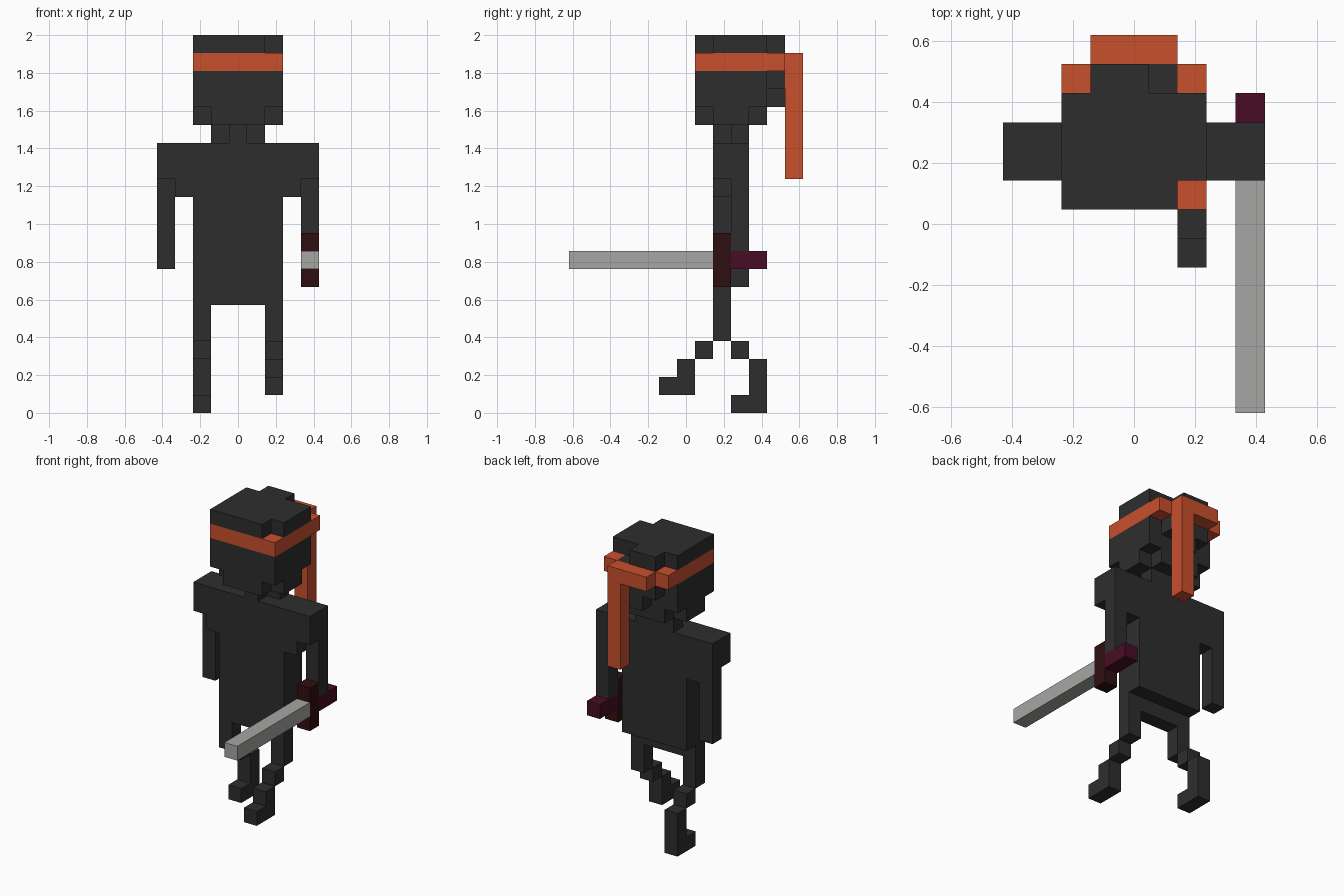
import bpy, bmesh, math
from mathutils import Vector

if "Cube" in bpy.data.objects:
    bpy.data.objects.remove(bpy.data.objects["Cube"])

V = 2 / 21                                   # cube size: the figure is 21 cubes tall
ORIGIN = Vector((-4.5 * V, -6.5 * V, 0))     # grid is 9 x 13 x 21 cubes


def material(name, rgb):
    m = bpy.data.materials.new(name)
    m.diffuse_color = (*rgb, 1)
    m.use_nodes = True
    m.node_tree.nodes["Principled BSDF"].inputs["Base Color"].default_value = m.diffuse_color
    return m


DARK = material("charcoal cloth", (0.027, 0.027, 0.027))
ORANGE = material("orange cloth", (0.58, 0.08, 0.026))
STEEL = material("pale steel", (0.38, 0.39, 0.37))
BROWN = material("dark brown", (0.03, 0.0045, 0.005))
PLUM = material("plum grip", (0.065, 0.0037, 0.018))


def box(x, y, z):
    """Cells in inclusive ranges; a single number is a range of one."""
    r = [range(a, a + 1) if isinstance(a, int) else range(a[0], a[1] + 1) for a in (x, y, z)]
    return {(i, j, k) for i in r[0] for j in r[1] for k in r[2]}


parts = {}


def part(name, mat, *boxes):
    parts[name] = (mat, set().union(*(box(*b) for b in boxes)))


# Head: jaw with cut corners, skull, stepped hair at the back
part("jaw", DARK, ((3, 5), (7, 10), 16), ((2, 6), (8, 9), 16))
part("skull", DARK, ((2, 6), (7, 10), (17, 18)), ((3, 5), (8, 9), 19))
part("hair_top", DARK, ((2, 5), (7, 10), 20), (6, (8, 10), 20), ((3, 4), 11, 20))
part("hair_back", DARK, ((3, 5), 11, (18, 19)), (4, 11, 17))
part("neck", DARK, ((3, 5), 9, 15), (4, 8, 15))

# Headband wrapped round the head, with knot and hanging tail
part("headband", ORANGE, ((2, 6), 7, 19), (2, (8, 11), 19), (6, (8, 11), 19), ((3, 5), 10, 19))
part("headband_knot", ORANGE, ((3, 5), 12, 19))
part("headband_tail", ORANGE, (5, 12, (13, 18)))

# Body
part("torso", DARK, ((2, 6), (8, 9), (7, 14)), ((2, 6), 8, 6))
for side, outer, inner, low in (("left", 0, 1, 8), ("right", 8, 7, 9)):
    part(side + "_shoulder", DARK, (outer, (8, 9), (13, 14)), (inner, (8, 9), (12, 14)))
    part(side + "_arm", DARK, (outer, 9, (low, 12)))

# Legs: left one trails, right one steps forward
part("left_leg", DARK, (2, 8, (4, 5)), (2, 9, 3), (2, 10, (1, 2)), (2, (9, 10), 0))
part("right_leg", DARK, (6, 8, (4, 5)), (6, 7, 3), (6, 6, 2), (6, (5, 6), 1))

# Sword
part("sword_blade", STEEL, (8, (0, 7), 8))
part("sword_guard", BROWN, (8, 8, (7, 9)))
part("sword_grip", PLUM, (8, (9, 10), 8))

solid = set().union(*(cells for _, cells in parts.values()))


def build(name, mat, cells):
    """Make the outer faces of a part, leaving out faces hidden by neighbours."""
    bm = bmesh.new()
    for cell in sorted(cells):
        for axis in range(3):
            for s in (-1, 1):
                n = Vector((0, 0, 0))
                n[axis] = s
                if tuple(int(c + d) for c, d in zip(cell, n)) in solid:
                    continue
                u, w = Vector((0, 0, 0)), Vector((0, 0, 0))
                u[(axis + 1) % 3] = 0.5
                w[(axis + 2) % 3] = 0.5 * s
                c = Vector(cell) + Vector((0.5, 0.5, 0.5)) + n * 0.5
                bm.faces.new([bm.verts.new(ORIGIN + V * p)
                              for p in (c - u - w, c + u - w, c + u + w, c - u + w)])
    bmesh.ops.remove_doubles(bm, verts=bm.verts, dist=V * 0.01)
    bmesh.ops.dissolve_limit(bm, angle_limit=math.radians(1), verts=bm.verts, edges=bm.edges)
    mesh = bpy.data.meshes.new(name)
    bm.to_mesh(mesh)
    bm.free()
    mesh.materials.append(mat)
    bpy.context.collection.objects.link(bpy.data.objects.new(name, mesh))


for name, (mat, cells) in parts.items():
    build(name, mat, cells)
